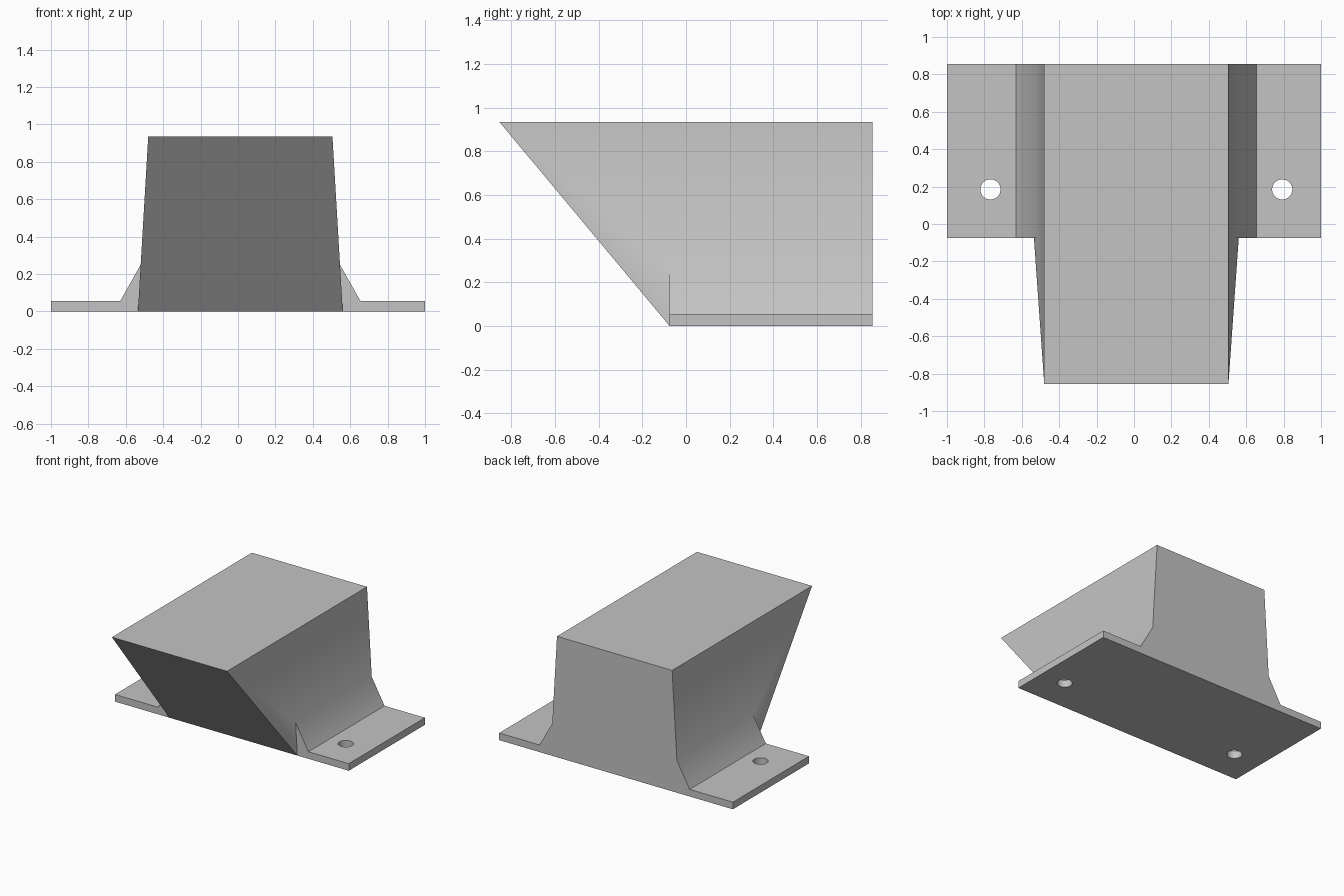
import bpy
import bmesh

cube = bpy.data.objects.get("Cube")
if cube:
    bpy.data.objects.remove(cube, do_unlink=True)

# Main dimensions
MID = 0.0125                      # the block sits slightly off centre
BACK, FRONT, TIP = 0.855, -0.075, -0.855
TOP, PLATE, GUSSET = 0.935, 0.055, 0.25
W_TOP, W_BASE, W_FOOT = 0.4925, 0.5475, 0.6425
W_GUSSET = W_BASE + (W_TOP - W_BASE) * GUSSET / TOP
HOLE_X, HOLE_Y, HOLE_R = 0.78, 0.185, 0.054

grey = bpy.data.materials.new("plain grey")
grey.use_nodes = True
grey.diffuse_color = (0.55, 0.55, 0.55, 1)
grey.node_tree.nodes["Principled BSDF"].inputs["Base Color"].default_value = grey.diffuse_color

bm = bmesh.new()


def side_points(s):
    """Named corners of one half of the bracket, s = +1 left, -1 right."""
    def pair(x, z, y=FRONT):
        return [bm.verts.new((x, y, z)), bm.verts.new((x, BACK, z))]
    return {
        "top": pair(MID + s * W_TOP, TOP, TIP),
        "gusset": pair(MID + s * W_GUSSET, GUSSET),
        "foot": pair(MID + s * W_FOOT, PLATE),
        "edge": pair(s, PLATE),
        "under": pair(s, 0),
        "base": [bm.verts.new((MID + s * W_BASE, FRONT, 0))],
    }


halves = [side_points(s) for s in (1, -1)]
outline = ("top", "gusset", "foot", "edge", "under")

# Block side, sloping gusset, flange top, flange edge and flange front
for h in halves:
    bm.faces.new([h["top"][0], h["top"][1], h["gusset"][1], h["gusset"][0], h["base"][0]])
    for a, b in zip(outline[1:], outline[2:]):
        bm.faces.new([h[a][0], h[a][1], h[b][1], h[b][0]])
    bm.faces.new([h[n][0] for n in outline[1:]] + h["base"])

# Faces that span both halves: top, slanted front, underside, back
l, r = halves
bm.faces.new([l["top"][0], l["top"][1], r["top"][1], r["top"][0]])
bm.faces.new([l["top"][0], r["top"][0], r["base"][0], l["base"][0]])
bm.faces.new([l["under"][0], l["under"][1], r["under"][1], r["under"][0],
              r["base"][0], l["base"][0]])
bm.faces.new([l[n][1] for n in outline] + [r[n][1] for n in reversed(outline)])
bmesh.ops.recalc_face_normals(bm, faces=bm.faces)

mesh = bpy.data.meshes.new("wedge_bracket")
bm.to_mesh(mesh)
bm.free()
mesh.materials.append(grey)
bracket = bpy.data.objects.new("wedge_bracket", mesh)
bpy.context.collection.objects.link(bracket)

# Screw holes through the flanges
for s in (1, -1):
    bpy.ops.mesh.primitive_cylinder_add(
        vertices=40, radius=HOLE_R, depth=0.3, location=(MID + s * HOLE_X, HOLE_Y, 0))
    cutter = bpy.context.object
    cutter.name = "hole_cutter"
    cutter.hide_render = True
    cutter.data.materials.append(grey)
    cut = bracket.modifiers.new("screw_hole", 'BOOLEAN')
    cut.operation = 'DIFFERENCE'
    cut.solver = 'EXACT'
    cut.object = cutter
    bpy.ops.object.select_all(action='DESELECT')
    bpy.context.view_layer.objects.active = bracket
    bracket.select_set(True)
    bpy.ops.object.modifier_apply(modifier=cut.name)
    bpy.data.objects.remove(cutter, do_unlink=True)

bpy.ops.object.shade_smooth_by_angle()
